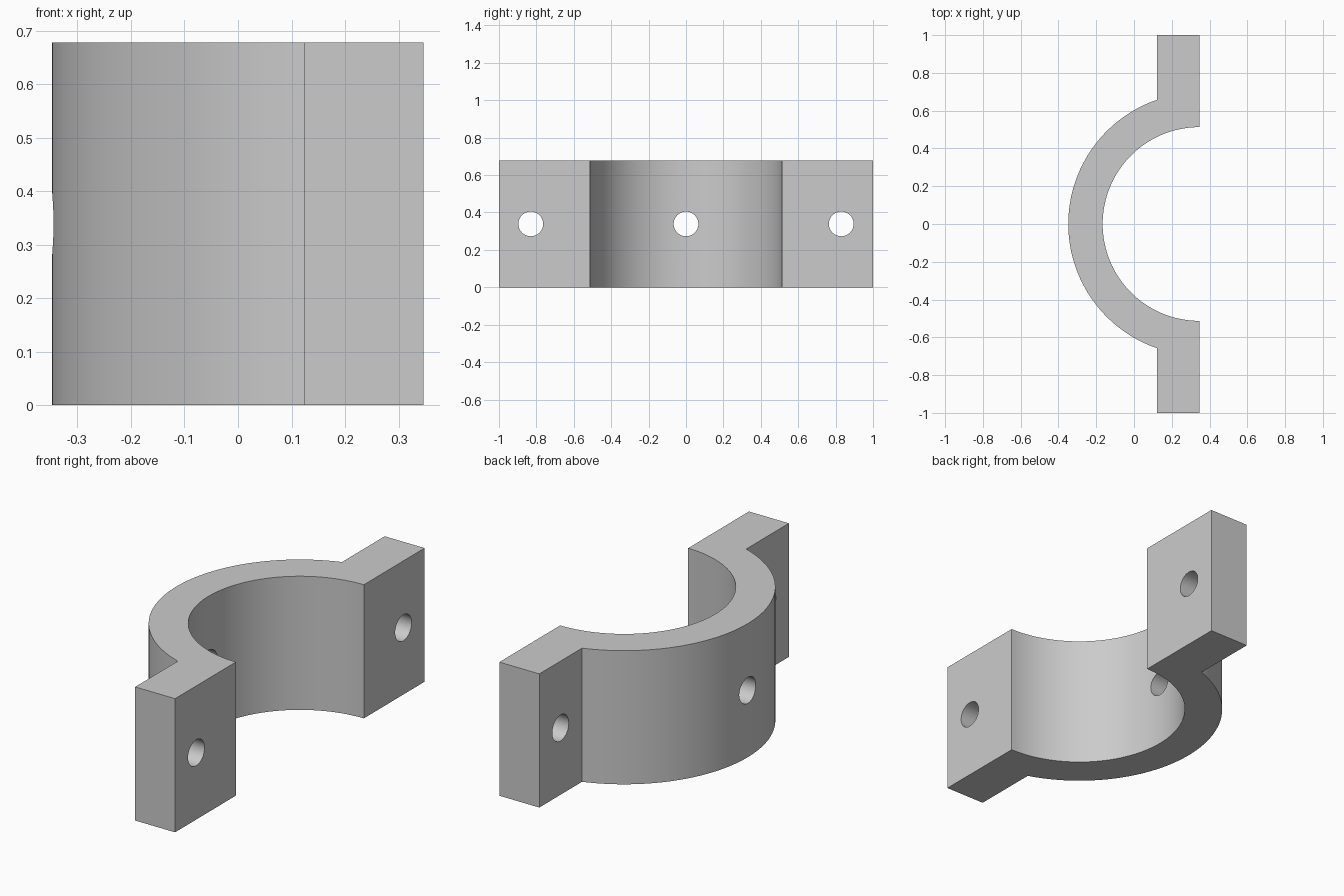
import bpy
import bmesh
from math import pi, sin, cos, acos

cube = bpy.data.objects.get("Cube")
if cube:
    bpy.data.objects.remove(cube, do_unlink=True)

HEIGHT = 0.678
FACE_X = 0.347        # flat mating face, also the bore axis
LUG_X = 0.123         # back of the bolt lugs
INNER, OUTER = 0.513, 0.695
HOLE_R = 0.066
STEPS = 72

grey = bpy.data.materials.new("plain grey")
grey.use_nodes = True
colour = (0.6, 0.6, 0.6, 1)
grey.diffuse_color = colour
grey.node_tree.nodes["Principled BSDF"].inputs["Base Color"].default_value = colour


def arc(radius, start, end):
    """Points around the bore axis."""
    angles = [start + (end - start) * i / STEPS for i in range(STEPS + 1)]
    return [(FACE_X + radius * cos(a), radius * sin(a)) for a in angles]


# Clamp half: band and both lugs as one extruded profile
lug_angle = acos((LUG_X - FACE_X) / OUTER)
profile = arc(INNER, 1.5 * pi, 0.5 * pi)
profile += [(FACE_X, 1), (LUG_X, 1)]
profile += arc(OUTER, lug_angle, 2 * pi - lug_angle)
profile += [(LUG_X, -1), (FACE_X, -1)]

bm = bmesh.new()
base = bm.faces.new([bm.verts.new((x, y, 0)) for x, y in profile])
top = bmesh.ops.extrude_face_region(bm, geom=[base])["geom"]
bmesh.ops.translate(bm, vec=(0, 0, HEIGHT),
                    verts=[v for v in top if isinstance(v, bmesh.types.BMVert)])
bmesh.ops.recalc_face_normals(bm, faces=bm.faces)
mesh = bpy.data.meshes.new("clamp_half")
bm.to_mesh(mesh)
bm.free()
clamp = bpy.data.objects.new("clamp_half", mesh)
bpy.context.collection.objects.link(clamp)
mesh.materials.append(grey)

# Bolt holes through the lugs and one through the middle of the band
cutters = []
for name, x, y in (("left_hole", FACE_X, 0.83), ("right_hole", FACE_X, -0.83),
                   ("middle_hole", FACE_X - OUTER, 0)):
    bpy.ops.mesh.primitive_cylinder_add(vertices=48, radius=HOLE_R, depth=0.8,
                                        location=(x, y, HEIGHT / 2),
                                        rotation=(0, pi / 2, 0))
    cutter = bpy.context.object
    cutter.name = name + "_cutter"
    cutter.hide_render = True
    cutter.data.materials.append(grey)
    cutters.append(cutter)
    cut = clamp.modifiers.new(name, 'BOOLEAN')
    cut.operation = 'DIFFERENCE'
    cut.solver = 'EXACT'
    cut.object = cutter

# Apply the cuts, drop the cutters, smooth the curved walls
bpy.ops.object.select_all(action='DESELECT')
clamp.select_set(True)
bpy.context.view_layer.objects.active = clamp
for cutter in cutters:
    bpy.ops.object.modifier_apply(modifier=clamp.modifiers[0].name)
    bpy.data.objects.remove(cutter, do_unlink=True)
bpy.ops.object.shade_smooth_by_angle(angle=pi / 6)
